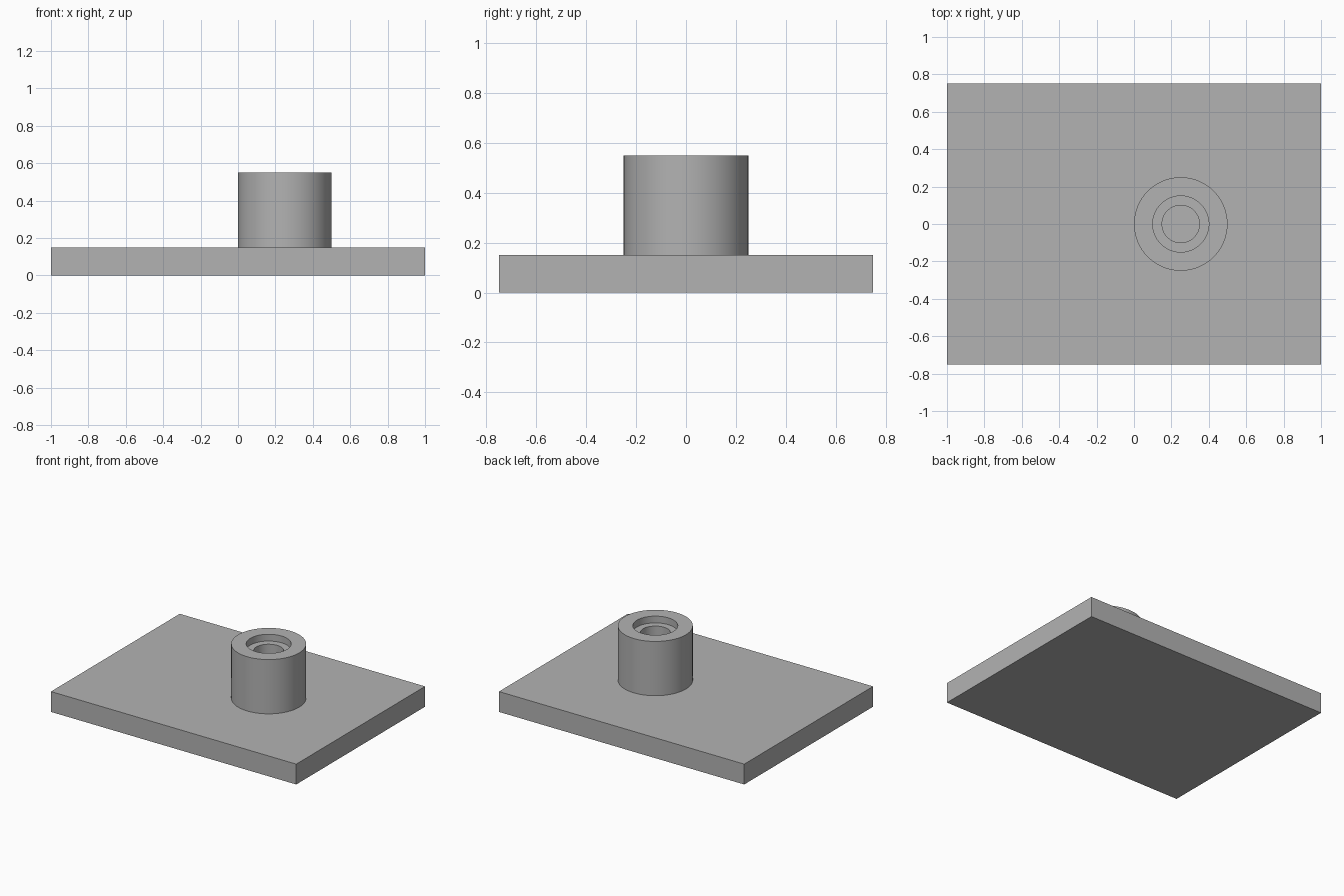
import bpy
import bmesh
import math

if "Cube" in bpy.data.objects:
    bpy.data.objects.remove(bpy.data.objects["Cube"])

grey = bpy.data.materials.new("plain grey")
grey.diffuse_color = (0.45, 0.45, 0.45, 1.0)
grey.use_nodes = True
grey.node_tree.nodes["Principled BSDF"].inputs["Base Color"].default_value = grey.diffuse_color


def add_object(name, bm):
    bmesh.ops.recalc_face_normals(bm, faces=bm.faces)
    mesh = bpy.data.meshes.new(name)
    bm.to_mesh(mesh)
    bm.free()
    mesh.materials.append(grey)
    obj = bpy.data.objects.new(name, mesh)
    bpy.context.collection.objects.link(obj)
    return obj


# Flat base plate
bm = bmesh.new()
bmesh.ops.create_cube(bm, size=1)
for v in bm.verts:
    v.co = (v.co.x * 2.0, v.co.y * 1.5, (v.co.z + 0.5) * 0.15)
add_object("base_plate", bm)

# Round boss with a counterbored hole: (radius, height) profile, lathed.
# The plate's top forms the floor of the hole.
profile = [(0.25, 0.15), (0.25, 0.55), (0.15, 0.55),
           (0.15, 0.50), (0.10, 0.50), (0.10, 0.15)]
bm = bmesh.new()
verts = [bm.verts.new((r, 0, z)) for r, z in profile]
edges = [bm.edges.new(pair) for pair in zip(verts, verts[1:])]
bmesh.ops.spin(bm, geom=verts + edges, cent=(0, 0, 0), axis=(0, 0, 1),
               angle=math.tau, steps=96, use_merge=True)
bmesh.ops.remove_doubles(bm, verts=bm.verts, dist=1e-5)
boss = add_object("counterbored_boss", bm)
boss.location.x = 0.25

# Smooth the round walls, keep the rims sharp
bpy.context.view_layer.objects.active = boss
boss.select_set(True)
bpy.ops.object.shade_smooth_by_angle(angle=math.radians(30))

# Ring normals must face out of the solid
top = max(boss.data.polygons, key=lambda p: p.center.z)
if top.normal.z < 0:
    boss.data.flip_normals()
